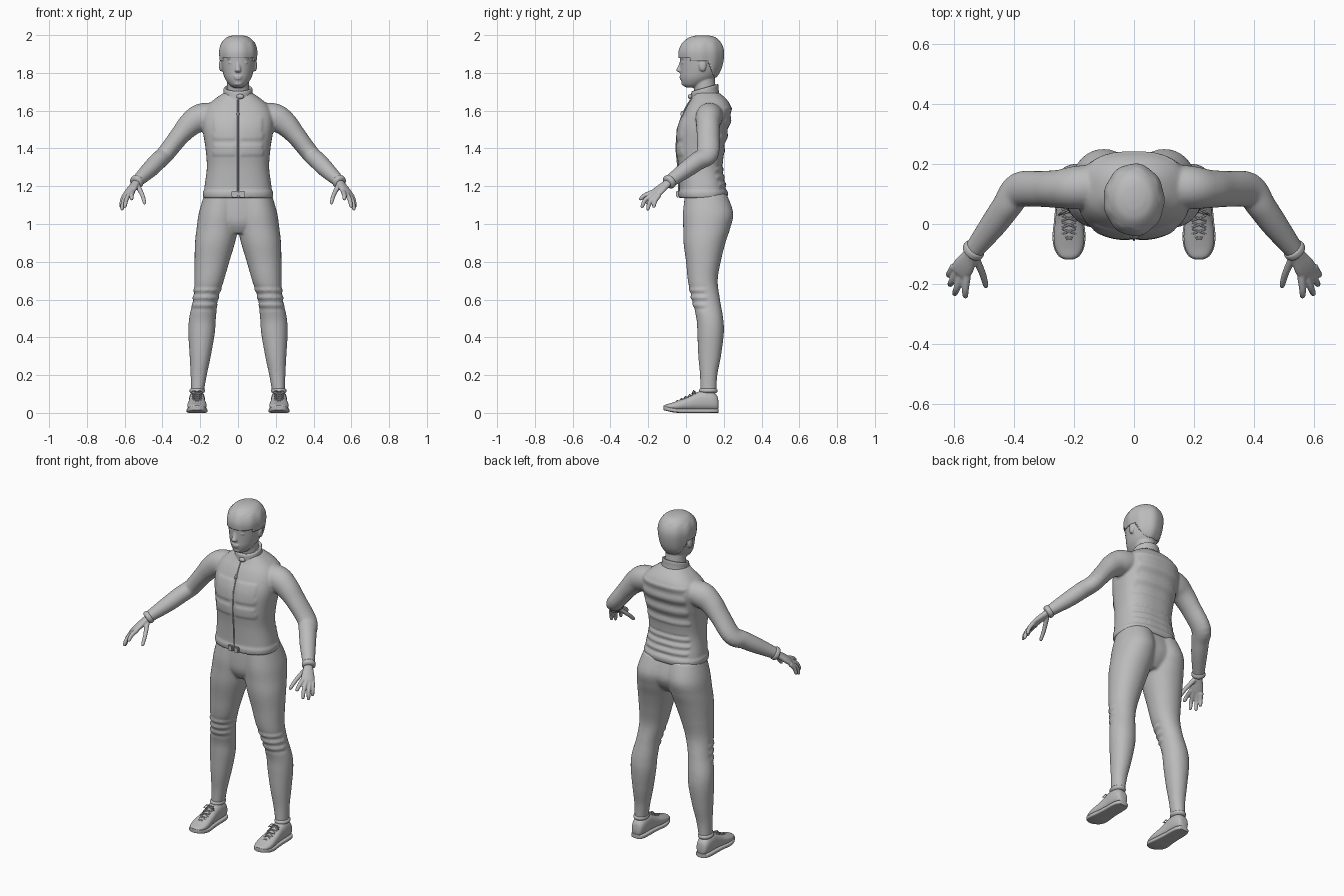
import bpy, bmesh, math
from mathutils import Vector, Matrix

grey = bpy.data.materials.new("plain_grey")
grey.diffuse_color = (0.5, 0.5, 0.5, 1)
X, Y, Z = Vector((1, 0, 0)), Vector((0, 1, 0)), Vector((0, 0, 1))


def spline(keys, steps):
    """Catmull-Rom samples through tuples of numbers."""
    out = []
    for i in range(len(keys) - 1):
        a, b, c, d = (keys[min(max(i + k, 0), len(keys) - 1)] for k in (-1, 0, 1, 2))
        for s in range(steps):
            t = s / steps
            out.append([0.5 * (2 * q + (r - p) * t + (2 * p - 5 * q + 4 * r - w) * t * t
                               + (3 * q - p - 3 * r + w) * t ** 3)
                        for p, q, r, w in zip(a, b, c, d)])
    return out + [list(keys[-1])]


def loft(bm, keys, axes=(X, Y), ref=None, steps=5, seg=32, power=2.0, bump=None, side=1):
    """Skin rings (x, y, z, radius_u, radius_v); ref makes rings follow the path."""
    rings, samples = [], spline(keys, steps)
    pts = [Vector(s[:3]) for s in samples]
    for i, s in enumerate(samples):
        u, v = axes
        if ref:
            t = (pts[min(i + 1, len(pts) - 1)] - pts[max(i - 1, 0)]).normalized()
            u = (ref - t * ref.dot(t)).normalized()
            v = t.cross(u)
        ring = []
        for k in range(seg):
            a = 2 * math.pi * k / seg
            c, n = math.cos(a), math.sin(a)
            d = (u * math.copysign(abs(c) ** (2 / power), c) * max(s[3], .001)
                 + v * math.copysign(abs(n) ** (2 / power), n) * max(s[4], .001))
            p = pts[i] + d
            if bump:
                p += d.normalized() * bump(p)
            ring.append(bm.verts.new((p.x * side, p.y, p.z)))
        rings.append(ring)
    for r, q in zip(rings, rings[1:]):
        for k in range(seg):
            j = (k + 1) % seg
            bm.faces.new((r[k], r[j], q[j], q[k]))
    bm.faces.new(rings[0][::-1])
    bm.faces.new(rings[-1])


def ball(bm, centre, radii):
    m = Matrix.Translation(centre) @ Matrix.Diagonal((*radii, 1))
    bmesh.ops.create_uvsphere(bm, u_segments=20, v_segments=12, radius=1, matrix=m)


def part(name, bm, voxel=0, smooth=3):
    bmesh.ops.recalc_face_normals(bm, faces=bm.faces)
    me = bpy.data.meshes.new(name)
    bm.to_mesh(me)
    bm.free()
    me.materials.append(grey)
    ob = bpy.data.objects.new(name, me)
    bpy.context.collection.objects.link(ob)
    bpy.ops.object.select_all(action='DESELECT')
    ob.select_set(True)
    bpy.context.view_layer.objects.active = ob
    bpy.ops.object.shade_smooth_by_angle(angle=math.radians(45))
    if voxel:
        r = ob.modifiers.new("merge", 'REMESH')
        r.mode, r.voxel_size, r.use_smooth_shade = 'VOXEL', voxel, True
        s = ob.modifiers.new("soften", 'SMOOTH')
        s.factor, s.iterations = 0.5, smooth
    return ob


def tube(name, lines, radius):
    cu = bpy.data.curves.new(name, 'CURVE')
    cu.dimensions, cu.bevel_depth, cu.bevel_resolution = '3D', radius, 1
    cu.use_fill_caps = True
    for line in lines:
        sp = cu.splines.new('POLY')
        sp.points.add(len(line) - 1)
        for p, co in zip(sp.points, line):
            p.co = (*co, 1)
    cu.materials.append(grey)
    bpy.context.collection.objects.link(bpy.data.objects.new(name, cu))


# jacket: padded torso with sleeves merged in
def padding(p):
    x, b = abs(p.x), 0.0
    if p.z < 1.175:
        b += .005
    if p.y > .16 and x < .14:
        if 1.18 < p.z < 1.31:
            b += .005 * math.sin(2 * math.pi * p.z / .04)
        if 1.38 < p.z < 1.62:
            b += .005 * math.sin(2 * math.pi * p.z / .08)
    if p.y < .03 and .012 < x < .13 and (1.45 < p.z < 1.56 or 1.36 < p.z < 1.42):
        b += .005
    return b


bm = bmesh.new()
torso = [(1.137, .178, -.032, .212), (1.16, .181, -.036, .218), (1.2, .177, -.035, .212),
         (1.3, .165, -.04, .195), (1.4, .172, -.05, .205), (1.5, .187, -.043, .225),
         (1.57, .188, -.02, .24), (1.62, .168, .003, .238), (1.66, .125, .028, .215),
         (1.695, .075, .045, .175)]
loft(bm, [(0, (f + b) / 2, z, w, (b - f) / 2) for z, w, f, b in torso],
     steps=12, seg=72, power=2.5, bump=padding)
sleeve = [(.1, .13, 1.58, .07, .06), (.19, .122, 1.565, .072, .074), (.25, .117, 1.53, .064, .065),
          (.31, .117, 1.465, .06, .052), (.385, .113, 1.37, .059, .047), (.425, .06, 1.332, .05, .047),
          (.468, 0, 1.288, .045, .044), (.537, -.09, 1.223, .033, .031)]
for s in (1, -1):
    loft(bm, sleeve, ref=Y, side=s)
part("jacket", bm, .007, 3)

# collar and hem details
bm = bmesh.new()
loft(bm, [(0, .1, 1.665, .082, .076), (0, .1, 1.69, .077, .073), (0, .1, 1.716, .076, .072),
          (0, .1, 1.722, .07, .066), (0, .1, 1.718, .064, .06)], steps=4)
for v in bm.verts:
    v.co.z += .28 * (v.co.y - .1)
part("collar", bm)
front = [(0, f - .003, z) for z, w, f, b in torso[1:-1]]
tube("zip", [front], .004)
bm = bmesh.new()
ball(bm, (0, -.02, 1.582), (.007, .009, .016))
ball(bm, (.012, .022, 1.675), (.02, .012, .013))
part("zip_pulls", bm)
bm = bmesh.new()
for x in (-.018, .022):
    bmesh.ops.create_cube(bm, size=1, matrix=Matrix.Translation((x, -.044, 1.158))
                          @ Matrix.Diagonal((.032, .016, .034, 1)))
bmesh.ops.bevel(bm, geom=bm.edges[:], offset=.004, segments=2, affect='EDGES')
part("buckle", bm)

# trousers: two legs and a pelvis, with creases at the knees
legs = [(.215, .118, .11, .034, .043), (.208, .12, .2, .043, .046), (.2, .125, .3, .056, .06),
        (.193, .13, .42, .07, .07), (.188, .126, .5, .071, .071), (.172, .105, .6, .067, .075),
        (.153, .089, .7, .078, .079), (.138, .092, .8, .092, .092), (.122, .098, .9, .106, .111),
        (.109, .11, .98, .11, .125), (.1, .117, 1.06, .107, .133), (.088, .105, 1.16, .09, .11)]


def knee_folds(p):
    return .005 * math.sin(2 * math.pi * p.z / .04) if .54 < p.z < .67 and p.y < .11 else 0


bm = bmesh.new()
for s in (1, -1):
    loft(bm, legs, steps=12, power=2.1, bump=knee_folds, side=s)
loft(bm, [(0, .1, .95, .05, .08), (0, .107, 1.0, .14, .112), (0, .112, 1.06, .18, .122),
          (0, .1, 1.16, .165, .105)], power=2.3)
part("trousers", bm, .008, 4)

# head with face and neck
skull = [(0, .03, 1.722, .022, .028), (0, .041, 1.737, .045, .058), (0, .061, 1.77, .069, .089),
         (0, .074, 1.81, .082, .104), (0, .08, 1.86, .09, .112), (0, .081, 1.91, .094, .114),
         (0, .083, 1.95, .084, .1), (0, .086, 1.98, .06, .072), (0, .088, 1.992, .034, .042),
         (0, .088, 1.996, .008, .01)]
bm = bmesh.new()
loft(bm, skull, seg=48)
loft(bm, [(0, .11, 1.64, .064, .062), (0, .1, 1.72, .058, .058), (0, .09, 1.79, .058, .06)])
loft(bm, [(0, -.018, 1.868, .008, .012), (0, -.03, 1.835, .011, .012), (0, -.036, 1.814, .017, .016),
          (0, -.03, 1.803, .012, .008)], seg=16)
ball(bm, (0, -.026, 1.781), (.024, .009, .005))
ball(bm, (0, -.024, 1.77), (.021, .01, .006))
ball(bm, (0, -.012, 1.744), (.022, .012, .012))
for s in (1, -1):
    ball(bm, (s * .035, -.016, 1.855), (.016, .008, .006))
    ball(bm, (s * .036, -.016, 1.875), (.022, .009, .005))
    ball(bm, (s * .09, .088, 1.84), (.011, .02, .033))
part("head", bm, .0045, 2)

# cropped hair with a fringe, trimmed along the hairline
bm = bmesh.new()
loft(bm, [(x, y, z + .003, u + .007, v + .006) for x, y, z, u, v in skull], steps=10, seg=72,
     bump=lambda p: .0015 * math.sin(9 * math.atan2(p.x, p.y - .08)) * (p.z < 1.96))


def hairline(y):
    return 1.878 if y < .02 else 1.862 if y < .115 else max(1.775, 1.862 - 2.2 * (y - .115))


low = [f for f in bm.faces if f.calc_center_median().z < hairline(f.calc_center_median().y)]
bmesh.ops.delete(bm, geom=low, context='FACES')
hair = part("hair", bm)
sol = hair.modifiers.new("thickness", 'SOLIDIFY')
sol.thickness, sol.offset = .009, -1

# hands: palm, four fingers, thumb and cuff
row = Vector((.045, .035, -.015))
fingers = [((.558, -.174, 1.17), (.563, -.218, 1.152), (.563, -.246, 1.128)),
           ((.573, -.166, 1.162), (.591, -.214, 1.13), (.6, -.236, 1.086)),
           ((.588, -.154, 1.156), (.607, -.19, 1.12), (.615, -.204, 1.072)),
           ((.6, -.142, 1.153), (.614, -.163, 1.122), (.62, -.172, 1.086)),
           ((.53, -.112, 1.2), (.506, -.165, 1.152), (.493, -.212, 1.106))]
for s, label in ((1, "left"), (-1, "right")):
    bm = bmesh.new()
    loft(bm, [(.525, -.075, 1.235, .026, .022), (.545, -.105, 1.21, .027, .019),
              (.565, -.137, 1.183, .036, .018), (.58, -.16, 1.162, .037, .015),
              (.585, -.168, 1.155, .03, .009)], ref=row, side=s)
    for a, b, c in fingers:
        tip = Vector(b).lerp(Vector(c), .8)
        loft(bm, [(*a, .014, .013), (*b, .0115, .0115), (*tip, .0095, .0095), (*c, .004, .004)],
             ref=X, seg=16, side=s)
    part("hand_" + label, bm, .004, 2)
    bm = bmesh.new()
    loft(bm, [(.528, -.078, 1.232, .03, .028), (.532, -.083, 1.228, .038, .036),
              (.54, -.094, 1.219, .038, .036), (.544, -.099, 1.215, .03, .028)], ref=Y, side=s)
    part("cuff_" + label, bm)

    # shoe upper: rings from heel to toe as (y, half width, bottom, top)
    last = [(.172, .015, .03, .06), (.165, .03, .015, .09), (.14, .039, .012, .113),
            (.1, .042, .012, .12), (.06, .042, .012, .11), (.01, .046, .012, .085),
            (-.04, .051, .012, .066), (-.08, .046, .014, .052), (-.108, .03, .018, .044),
            (-.118, .01, .026, .036)]
    bm = bmesh.new()
    loft(bm, [(.217, y, (a + b) / 2, w, (b - a) / 2) for y, w, a, b in last],
         axes=(X, Z), power=2.4, side=s)
    part("shoe_" + label, bm)
    # sole: flat slab lifting at the toe
    bm = bmesh.new()
    loft(bm, [(.217, y, .012 + max(0, -y - .06) * .25, w + .004, .012) for y, w, a, b in last],
         axes=(X, Z), power=5, side=s)
    part("sole_" + label, bm)
    # ankle band and laces
    bm = bmesh.new()
    loft(bm, [(.216, .118, .106, .034, .042), (.216, .118, .114, .041, .049),
              (.216, .118, .124, .04, .048), (.216, .118, .13, .034, .042)], side=s)
    part("ankle_band_" + label, bm)
    lines = []
    for i in range(5):
        y, z = .05 - .022 * i, .109 - .0105 * i
        for d in (1, -1):
            lines.append([(s * .217 - d * .024, y, z - .007), (s * .217, y - .009, z - .001),
                          (s * .217 + d * .024, y - .018, z - .014)])
    for d in (1, -1):
        lines.append([(s * .217, .05, .11), (s * .217 + d * .02, .04, .118),
                      (s * .217 + d * .034, .03, .1), (s * .217, .048, .108)])
    tube("laces_" + label, lines, .003)
